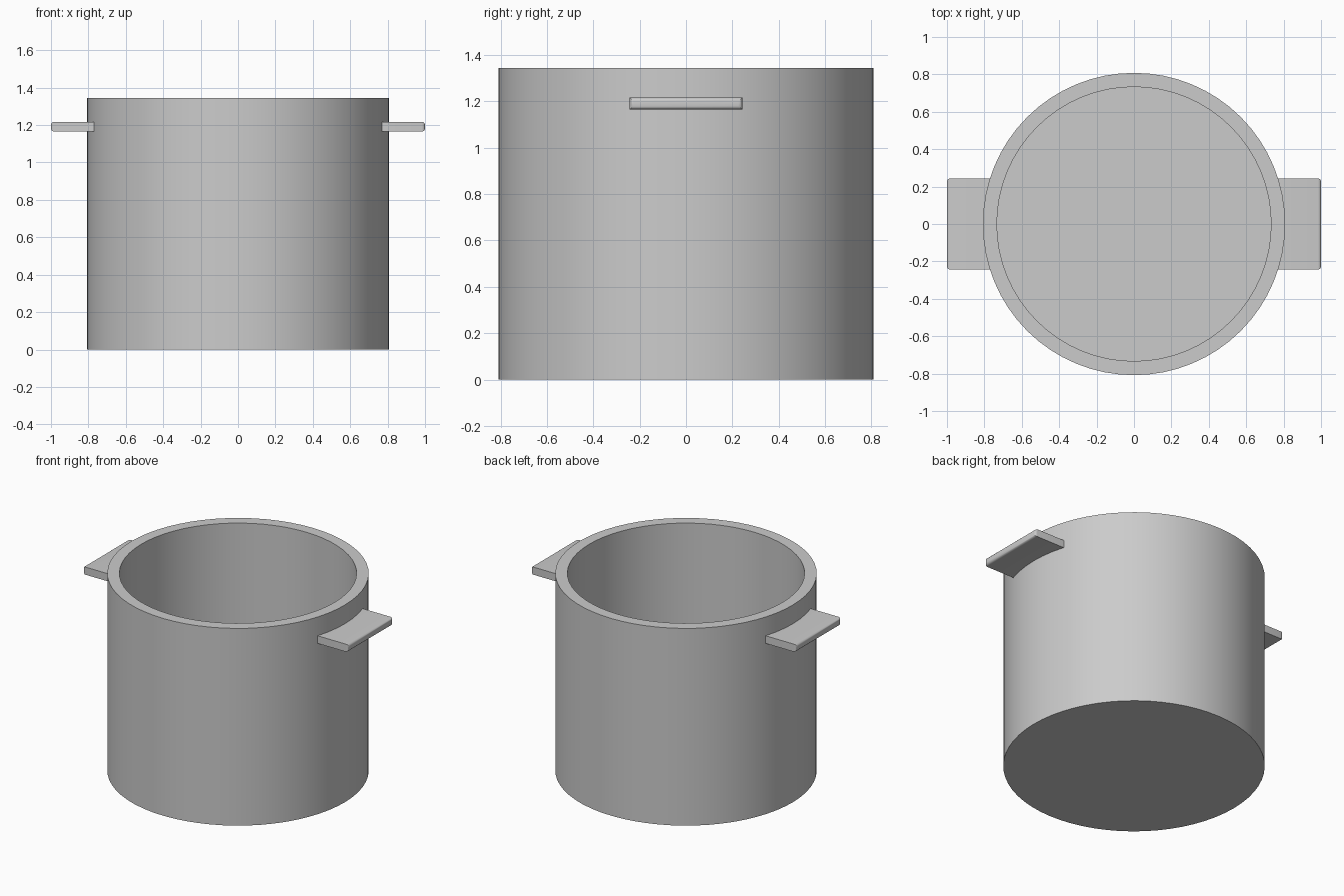
import bpy, bmesh, math

if "Cube" in bpy.data.objects:
    bpy.data.objects.remove(bpy.data.objects["Cube"])

SEGS = 64
OUTER, INNER, HEIGHT, FLOOR = 0.808, 0.733, 1.345, 0.075


def finish(bm, name):
    bmesh.ops.recalc_face_normals(bm, faces=bm.faces)
    mesh = bpy.data.meshes.new(name)
    bm.to_mesh(mesh)
    bm.free()
    ob = bpy.data.objects.new(name, mesh)
    bpy.context.collection.objects.link(ob)
    bpy.ops.object.select_all(action='DESELECT')
    bpy.context.view_layer.objects.active = ob
    ob.select_set(True)
    bpy.ops.object.shade_smooth_by_angle(angle=math.radians(35))
    return ob


# Pot body: outer wall, flat rim, inner wall, with capped bottom and floor
bm = bmesh.new()
rings = []
for r, z in [(OUTER, 0), (OUTER, HEIGHT), (INNER, HEIGHT), (INNER, FLOOR)]:
    rings.append([bm.verts.new((r * math.cos(2 * math.pi * i / SEGS),
                                r * math.sin(2 * math.pi * i / SEGS), z))
                  for i in range(SEGS)])
for a, b in zip(rings, rings[1:]):
    for i in range(SEGS):
        j = (i + 1) % SEGS
        bm.faces.new((a[i], a[j], b[j], b[i]))
bm.faces.new(rings[0])
bm.faces.new(rings[-1])
finish(bm, "pot_body")


# Side handles: flat tabs sunk into the wall, rounded on the outer edge
def handle(name, side):
    x0, x1, half_y, z0, z1 = 0.75, 1.0, 0.243, 1.165, 1.217
    bm = bmesh.new()
    bmesh.ops.create_cube(bm, size=1)
    for v in bm.verts:
        v.co.x = side * (x1 if v.co.x * side > 0 else x0)
        v.co.y = math.copysign(half_y, v.co.y)
        v.co.z = z1 if v.co.z > 0 else z0
    outer = [e for e in bm.edges if all(abs(v.co.x) > 0.99 for v in e.verts)]
    bmesh.ops.bevel(bm, geom=outer, offset=0.017, segments=4, profile=0.5,
                    affect='EDGES')
    return finish(bm, name)


handle("right_handle", 1)
handle("left_handle", -1)
